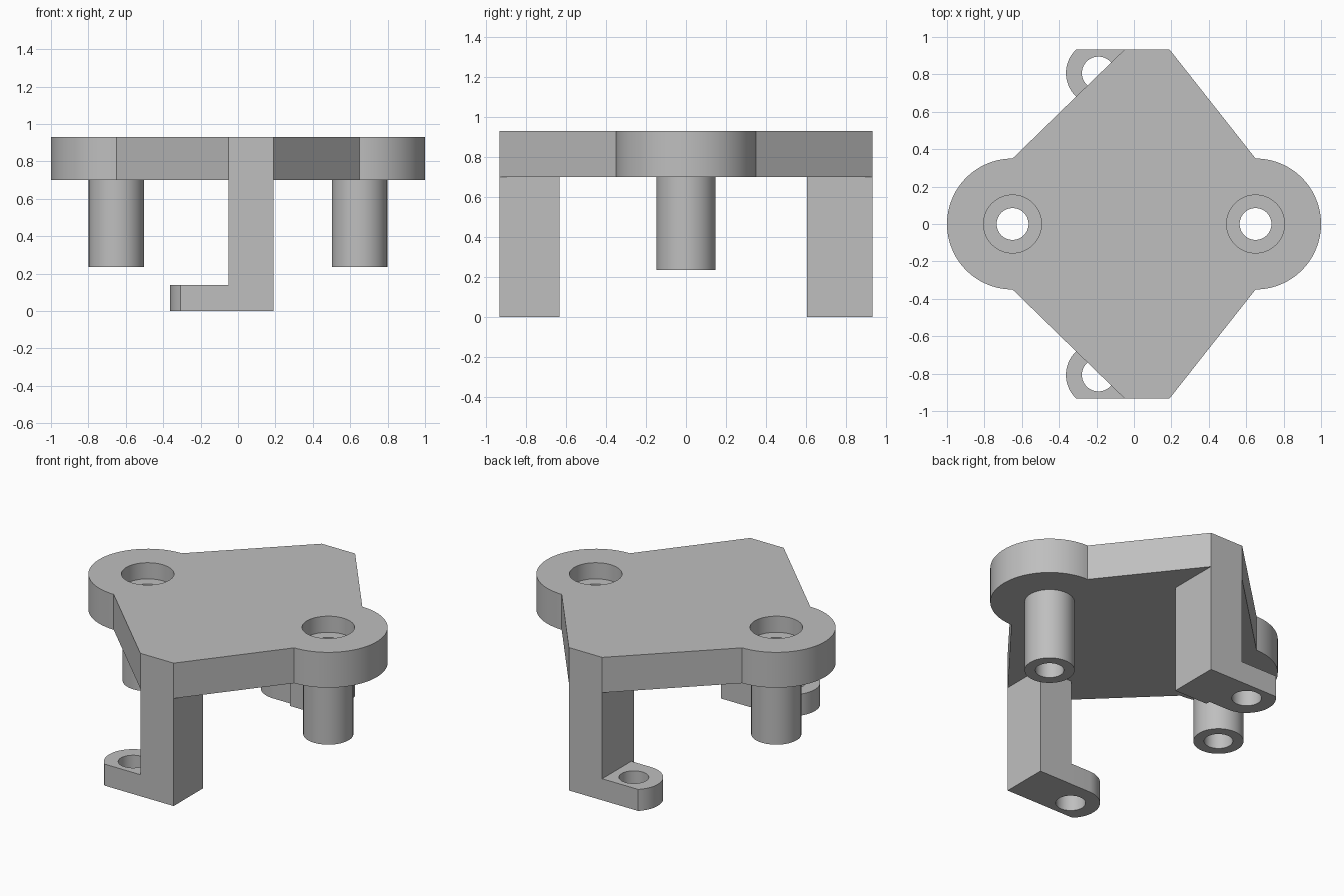
import bpy, bmesh, math

cube = bpy.data.objects.get("Cube")
if cube:
    bpy.data.objects.remove(cube, do_unlink=True)

grey = bpy.data.materials.new("plain grey")
grey.use_nodes = True
GREY = (0.52, 0.52, 0.52, 1)
grey.diffuse_color = GREY
grey.node_tree.nodes["Principled BSDF"].inputs["Base Color"].default_value = GREY

LOBE_X, LOBE_R = 0.65, 0.35
PLATE_Z, TOP_Z = 0.70, 0.93
END_Y = 0.933


def arc(cx, cy, r, start, end, steps):
    """Points along an arc, angles in degrees."""
    angles = [math.radians(start + (end - start) * i / steps) for i in range(steps + 1)]
    return [(cx + r * math.cos(a), cy + r * math.sin(a)) for a in angles]


def prism(name, outline, z0, z1):
    """Extrude a flat outline between two heights."""
    bm = bmesh.new()
    base = bm.faces.new([bm.verts.new((x, y, z0)) for x, y in outline])
    new = bmesh.ops.extrude_face_region(bm, geom=[base])["geom"]
    bmesh.ops.translate(bm, vec=(0, 0, z1 - z0),
                        verts=[v for v in new if isinstance(v, bmesh.types.BMVert)])
    bmesh.ops.recalc_face_normals(bm, faces=bm.faces)
    mesh = bpy.data.meshes.new(name)
    bm.to_mesh(mesh)
    bm.free()
    mesh.materials.append(grey)
    obj = bpy.data.objects.new(name, mesh)
    bpy.context.collection.objects.link(obj)
    return obj


def cylinder(name, x, y, r, z0, z1):
    return prism(name, arc(x, y, r, 0, 360, 64)[:-1], z0, z1)


def select_only(obj):
    bpy.ops.object.select_all(action="DESELECT")
    obj.select_set(True)
    bpy.context.view_layer.objects.active = obj


def drill(obj, x, y, r, z0, z1):
    """Cut a round hole and discard the cutter."""
    cutter = cylinder("cutter", x, y, r, z0, z1)
    cutter.hide_render = True
    mod = obj.modifiers.new("hole", "BOOLEAN")
    mod.operation, mod.solver, mod.object = "DIFFERENCE", "EXACT", cutter
    select_only(obj)
    bpy.ops.object.modifier_apply(modifier=mod.name)
    bpy.data.objects.remove(cutter, do_unlink=True)


def smooth(obj):
    select_only(obj)
    bpy.ops.object.shade_smooth_by_angle(angle=math.radians(25))


# Top plate with a round lobe at each side
outline = arc(LOBE_X, 0, LOBE_R, -90, 90, 48)
outline += [(0.19, END_Y), (-0.05, END_Y)]
outline += arc(-LOBE_X, 0, LOBE_R, 90, 270, 48)
outline += [(-0.05, -END_Y), (0.19, -END_Y)]
plate = prism("top_plate", outline, PLATE_Z, TOP_Z)

# Hollow bosses under the lobes, counterbored from above
for side, s in (("left", 1), ("right", -1)):
    x = s * LOBE_X
    drill(plate, x, 0, 0.085, 0.5, 1.1)
    drill(plate, x, 0, 0.155, TOP_Z - 0.105, 1.1)
    boss = cylinder(side + "_boss", x, 0, 0.148, 0.235, PLATE_Z)
    drill(boss, x, 0, 0.085, 0.1, 0.9)
    smooth(boss)
smooth(plate)

# Legs: a square post with a rounded, drilled foot
FOOT_X, FOOT_Y, FOOT_R = -0.19, 0.807, 0.173
clip = math.degrees(math.asin((END_Y - FOOT_Y) / FOOT_R))
for end, s, inner in (("front", -1, 0.633), ("back", 1, 0.605)):
    post = [(-0.05, s * inner), (0.19, s * inner), (0.19, s * END_Y), (-0.05, s * END_Y)]
    prism(end + "_post", post, 0, PLATE_Z)
    foot = arc(FOOT_X, FOOT_Y, FOOT_R, 180 - clip, 270, 32)
    foot += [(-0.05, FOOT_Y - FOOT_R), (-0.05, END_Y)]
    foot = prism(end + "_foot", [(x, s * y) for x, y in foot], 0, 0.14)
    drill(foot, FOOT_X, s * FOOT_Y, 0.088, -0.1, 0.3)
    smooth(foot)
